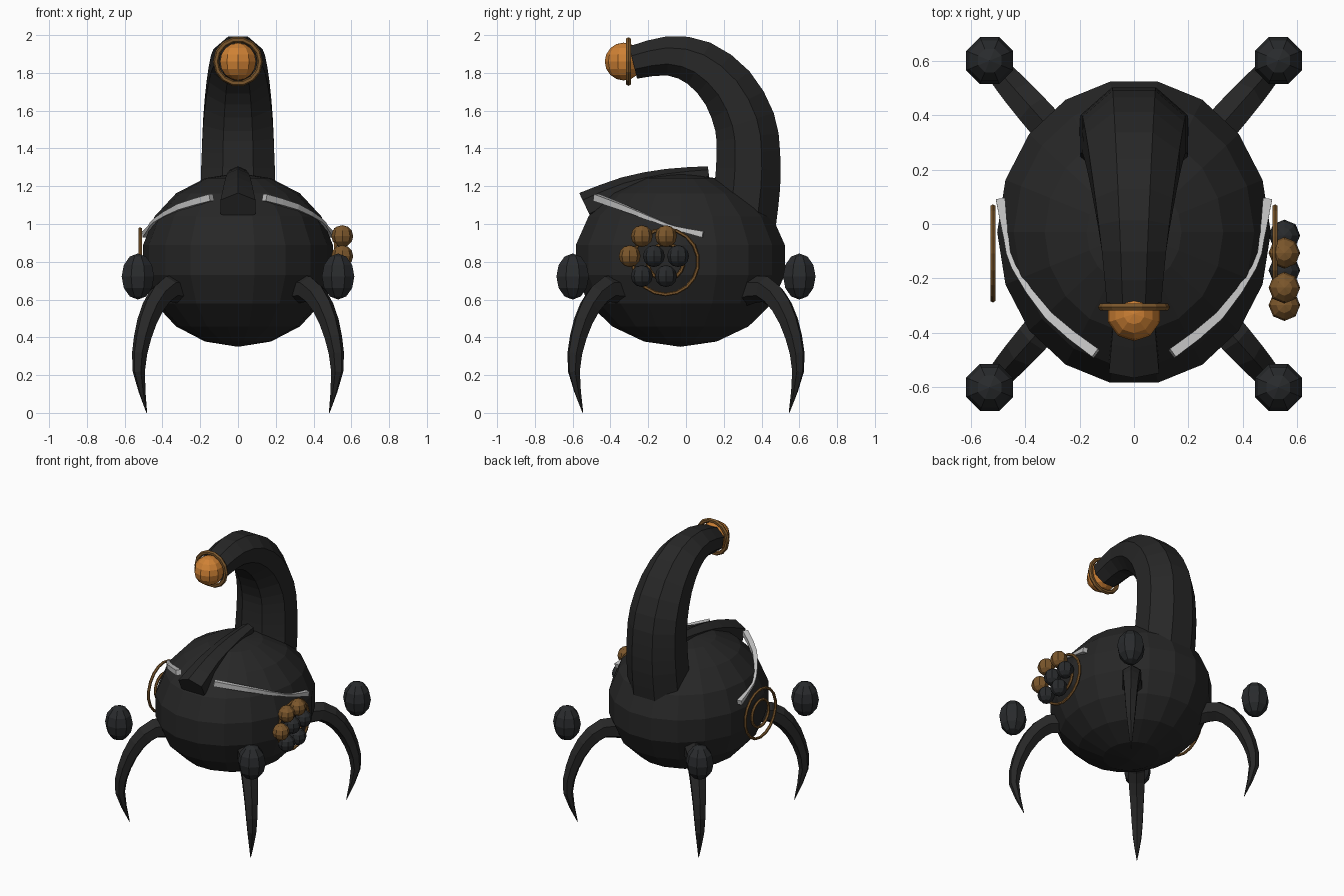
import bpy, bmesh, math
from mathutils import Vector, Matrix

cube = bpy.data.objects.get("Cube")
if cube:
    bpy.data.objects.remove(cube, do_unlink=True)


def material(name, rgb):
    m = bpy.data.materials.new(name)
    m.use_nodes = True
    m.diffuse_color = (*rgb, 1)
    m.node_tree.nodes["Principled BSDF"].inputs["Base Color"].default_value = (*rgb, 1)
    return m


BLACK = material("matte_black", (0.02, 0.02, 0.02))
CHARCOAL = material("charcoal", (0.022, 0.024, 0.026))
BRONZE = material("bronze", (0.2, 0.095, 0.025))
ORANGE = material("orange", (0.62, 0.22, 0.035))
SILVER = material("silver", (0.55, 0.55, 0.55))


def finish(bm, name, mat):
    bmesh.ops.recalc_face_normals(bm, faces=bm.faces)
    mesh = bpy.data.meshes.new(name)
    bm.to_mesh(mesh)
    bm.free()
    mesh.materials.append(mat)
    obj = bpy.data.objects.new(name, mesh)
    bpy.context.collection.objects.link(obj)
    return obj


def ball(name, centre, radii, mat, segments=8, rings=6, turn=0.0):
    bm = bmesh.new()
    bmesh.ops.create_uvsphere(bm, u_segments=segments, v_segments=rings, radius=1)
    place = Matrix.Translation(centre) @ Matrix.Diagonal((*radii, 1)) @ Matrix.Rotation(turn, 4, "Z")
    bm.transform(place)
    return finish(bm, name, mat)


def hoop(name, centre, major, minor, mat, rotation, segments=18):
    bpy.ops.mesh.primitive_torus_add(major_segments=segments, minor_segments=6,
                                     major_radius=major, minor_radius=minor,
                                     location=centre, rotation=rotation)
    obj = bpy.context.object
    obj.name = name
    obj.data.materials.append(mat)
    return obj


def spline(points, steps):
    """Smooth path of (x, y, z, radius) through the given points."""
    p = [Vector(q) for q in points]
    p = [2 * p[0] - p[1]] + p + [2 * p[-1] - p[-2]]
    out = []
    for i in range(1, len(p) - 2):
        a, b, c, d = p[i - 1:i + 3]
        for k in range(steps):
            t = k / steps
            out.append(0.5 * (2 * b + (c - a) * t + (2 * a - 5 * b + 4 * c - d) * t ** 2
                              + (3 * b - a - 3 * c + d) * t ** 3))
    return out + [p[-2]]


def tube(name, points, mat, sides=8, steps=2, side=None, width=1.0):
    """Tapered tube along a path; side is the fixed sideways axis."""
    path = spline(points, steps)
    bm = bmesh.new()
    rings = []
    for i, q in enumerate(path):
        tangent = (path[min(i + 1, len(path) - 1)] - path[max(i - 1, 0)]).to_3d().normalized()
        s = Vector(side) if side else tangent.cross(Vector((0, 0, 1))).normalized()
        up = s.cross(tangent).normalized()
        ring = []
        for k in range(sides):
            a = 2 * math.pi * (k + 0.5) / sides
            ring.append(bm.verts.new(q.to_3d() + q[3] * (s * math.cos(a) * width + up * math.sin(a))))
        rings.append(ring)
    for r0, r1 in zip(rings, rings[1:]):
        for k in range(sides):
            n = (k + 1) % sides
            bm.faces.new((r0[k], r0[n], r1[n], r1[k]))
    bm.faces.new(rings[0])
    bm.faces.new(rings[-1])
    return finish(bm, name, mat)


# Body
ball("body", (0, -0.03, 0.81), (0.51, 0.57, 0.46), BLACK, 18, 9, math.pi / 2)

# Curled tail
tube("tail", [(0, 0.30, 1.0, 0.19), (0, 0.325, 1.2, 0.188), (0, 0.33, 1.38, 0.182),
              (0, 0.31, 1.54, 0.175), (0, 0.22, 1.72, 0.158), (0, 0.07, 1.85, 0.135),
              (0, -0.1, 1.89, 0.112), (0, -0.28, 1.855, 0.095)],
     BLACK, 8, 2, (1, 0, 0), 1.14)

# Tail tip light and collar
ball("tail_light", (0, -0.33, 1.86), (0.1, 0.1, 0.1), ORANGE, 10, 8)
hoop("tail_collar", (0, -0.305, 1.86), 0.117, 0.015, BRONZE, (math.pi / 2, 0, 0), 14)

# Nose ridge over the crown
tube("nose_ridge", [(0, -0.53, 1.09, 0.082), (0, -0.32, 1.185, 0.065),
                    (0, -0.1, 1.24, 0.052), (0, 0.12, 1.27, 0.036)],
     BLACK, 6, 2, (1, 0, 0), 1.3)

# Brows and side rings
for s, label in ((1, "left"), (-1, "right")):
    tube(label + "_brow", [(s * 0.14, -0.475, 1.14, 0.026), (s * 0.31, -0.34, 1.09, 0.022),
                           (s * 0.44, -0.16, 1.018, 0.013), (s * 0.468, -0.06, 0.98, 0.013),
                           (s * 0.49, 0.09, 0.945, 0.024)], SILVER, 4, 2)
    for part, radius in (("outer", 0.173), ("inner", 0.095)):
        hoop(f"{label}_{part}_ring", (s * 0.518, -0.108, 0.8), radius, 0.01,
             BRONZE, (0, math.pi / 2, 0))

# Berry cluster on the left side: a centre ball with six around it
cy, cz = -0.17, 0.83
ball("cluster_ball_centre", (0.552, cy, cz), (0.058,) * 3, CHARCOAL)
for i in range(6):
    a = math.radians(60 * i)
    ball(f"cluster_ball_{i + 1}", (0.552, cy + 0.128 * math.cos(a), cz + 0.122 * math.sin(a)),
         (0.058,) * 3, BRONZE if i in (1, 2, 3) else CHARCOAL)

# Four claw legs, each with a knob above the knee
for sx, lx in ((1, "left"), (-1, "right")):
    for sy, ly in ((1, "back"), (-1, "front")):
        profile = [(0.27, 0.64, 0.075), (0.37, 0.655, 0.07), (0.45, 0.56, 0.06),
                   (0.505, 0.40, 0.047), (0.525, 0.22, 0.033), (0.483, 0.0, 0.002)]
        across = Vector((-sy * 1.13, sx, 0)).normalized()
        tube(f"{ly}_{lx}_leg", [(sx * d, sy * d * 1.13, z, r) for d, z, r in profile],
             BLACK, 6, 2, across)
        ball(f"{ly}_{lx}_knob", (sx * 0.53, sy * 0.6, 0.722), (0.093, 0.093, 0.122),
             CHARCOAL, 8, 6, math.pi / 8)
